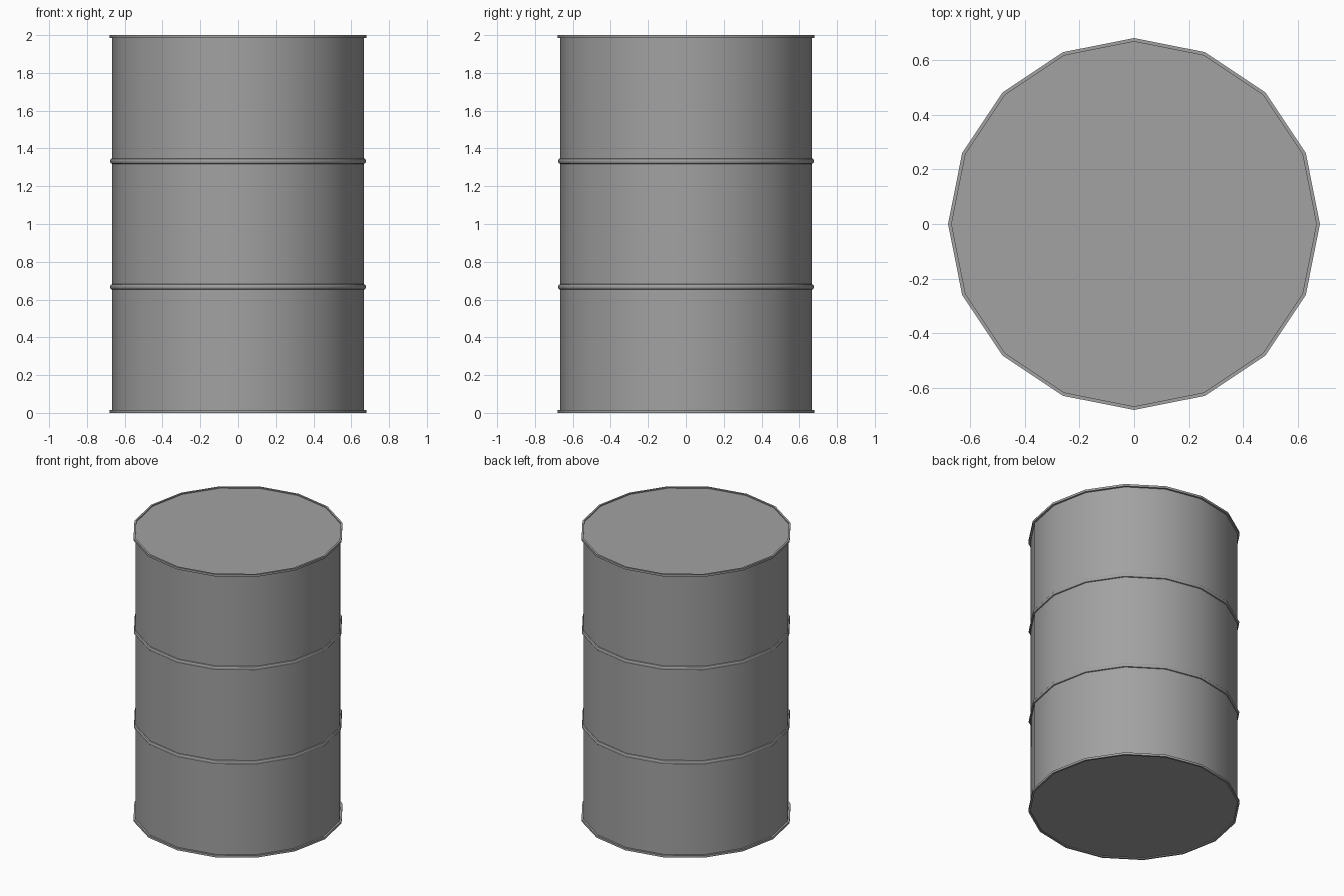
import bpy
import math

SIDES = 16
RADIUS = 0.667

cube = bpy.data.objects.get("Cube")
if cube:
    bpy.data.objects.remove(cube, do_unlink=True)

steel = bpy.data.materials.new("grey steel")
steel.use_nodes = True
steel.diffuse_color = (0.36, 0.36, 0.36, 1)
steel.node_tree.nodes["Principled BSDF"].inputs["Base Color"].default_value = steel.diffuse_color


def lathe(name, profile, closed=False):
    """Spin a radius/height profile round z; an open profile gets flat end caps."""
    verts = [(r * math.cos(math.tau * i / SIDES), r * math.sin(math.tau * i / SIDES), z)
             for r, z in profile for i in range(SIDES)]
    rows = len(profile)
    faces = []
    for row in range(rows if closed else rows - 1):
        a, b = row * SIDES, (row + 1) % rows * SIDES
        for i in range(SIDES):
            j = (i + 1) % SIDES
            faces.append((a + i, a + j, b + j, b + i))
    if not closed:
        faces.append(tuple(reversed(range(SIDES))))
        faces.append(tuple(range((rows - 1) * SIDES, rows * SIDES)))
    mesh = bpy.data.meshes.new(name)
    mesh.from_pydata(verts, [], faces)
    mesh.materials.append(steel)
    obj = bpy.data.objects.new(name, mesh)
    bpy.context.collection.objects.link(obj)
    bpy.ops.object.select_all(action="DESELECT")
    obj.select_set(True)
    bpy.context.view_layer.objects.active = obj
    bpy.ops.object.shade_smooth_by_angle(angle=math.radians(30))
    return obj


# Drum wall with its two flat ends, set just inside the rims
lathe("drum_body", [(RADIUS, 0.007), (RADIUS, 1.993)])

# Raised rims round both ends
for name, low in (("bottom_rim", 0.0), ("top_rim", 1.985)):
    high = low + 0.015
    lathe(name, [(RADIUS, low), (0.68, low), (0.68, high), (RADIUS, high)], closed=True)

# Rounded hoops at one third and two thirds of the height
for name, z in (("lower_hoop", 0.667), ("upper_hoop", 1.333)):
    lathe(name, [(RADIUS - 0.002, z - 0.015), (0.673, z - 0.012), (0.677, z - 0.005), (0.677, z + 0.005),
                 (0.673, z + 0.012), (RADIUS - 0.002, z + 0.015)], closed=True)
